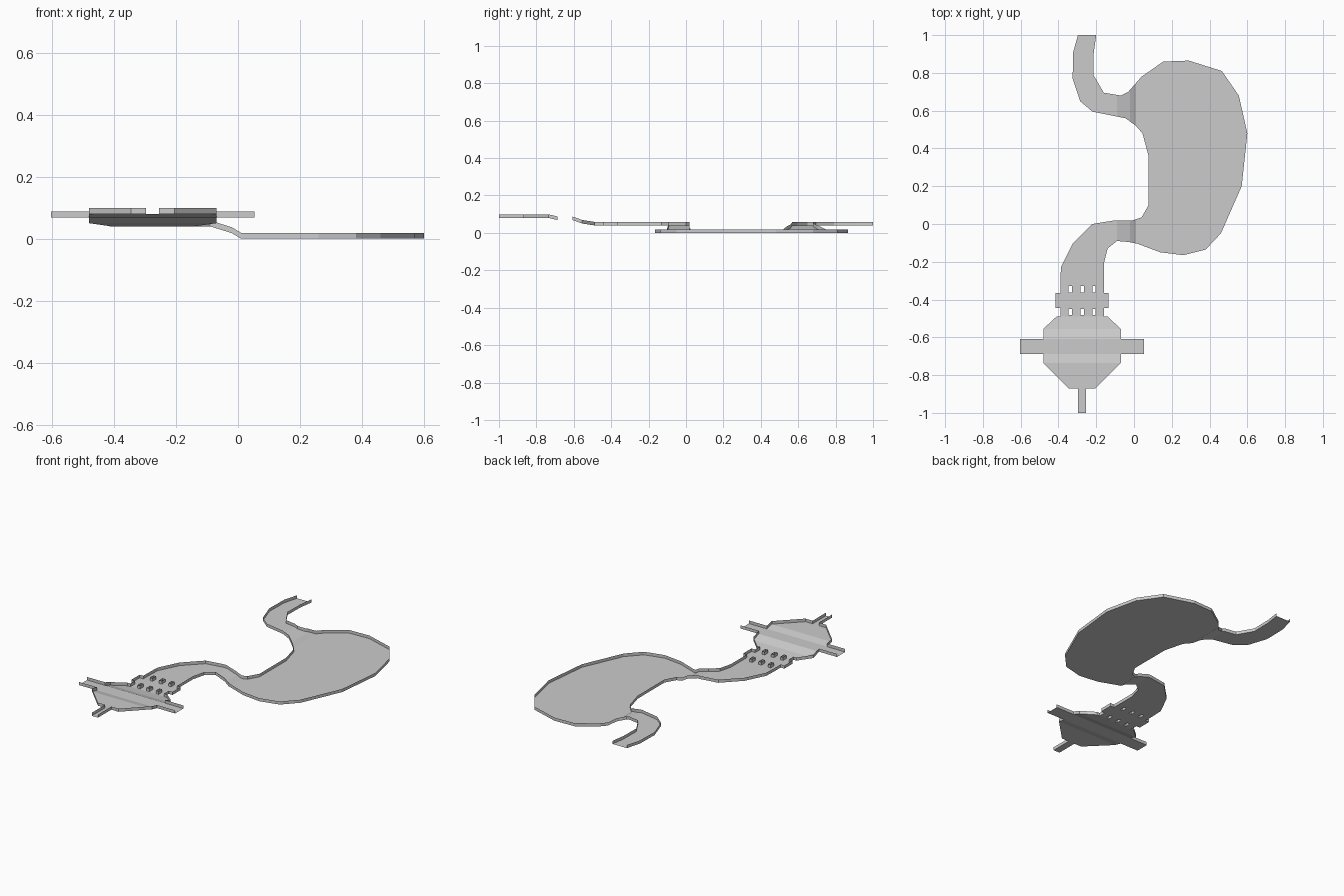
import bpy, bmesh
from mathutils import Vector
from mathutils.geometry import tessellate_polygon, intersect_point_line

if "Cube" in bpy.data.objects:
    bpy.data.objects.remove(bpy.data.objects["Cube"])

WALL = 0.019   # height of the thin rim
MID = -0.275   # symmetry axis of the gate and head


def lerp_profile(points, t):
    if t <= points[0][0]:
        return points[0][1]
    for (a, za), (b, zb) in zip(points, points[1:]):
        if t <= b:
            return za + (zb - za) * (t - a) / (b - a)
    return points[-1][1]


def on_segment(p, a, b):
    q, f = intersect_point_line(p, a, b)
    return (p - q).length < 1e-4 and -0.01 < f < 1.01


def tray(name, outline, openings, axis=0, profile=((0, 0),), holes=()):
    """Sheet floor following a height profile, walled on all edges but the openings."""
    loops = [[Vector((x, y, 0)) for x, y in lp] for lp in (outline, *holes)]
    flat = [v for lp in loops for v in lp]
    bm = bmesh.new()
    vs = [bm.verts.new(v) for v in flat]
    for tri in tessellate_polygon(loops):
        bm.faces.new([vs[i] for i in tri])
    # Crease lines across the floor
    normal = Vector((1, 0, 0)) if axis == 0 else Vector((0, 1, 0))
    for t, _ in profile:
        bmesh.ops.bisect_plane(bm, geom=bm.verts[:] + bm.edges[:] + bm.faces[:],
                               dist=1e-5, plane_co=normal * t, plane_no=normal)
    bm.normal_update()
    for f in bm.faces:
        if f.normal.z < 0:
            f.normal_flip()
    gaps = [(Vector((*outline[i], 0)), Vector((*outline[(i + 1) % len(outline)], 0)))
            for i in openings]
    rim = [e for e in bm.edges if len(e.link_faces) == 1 and not any(
        all(on_segment(v.co, a, b) for v in e.verts) for a, b in gaps)]
    for v in bm.verts:
        v.co.z = lerp_profile(profile, v.co[axis])
    # Rim walls
    top = {}
    for e in rim:
        loop = e.link_loops[0]
        a, b = loop.vert, loop.link_loop_next.vert
        for v in (a, b):
            if v not in top:
                top[v] = bm.verts.new(v.co + Vector((0, 0, WALL)))
        bm.faces.new((b, a, top[a], top[b]))
    me = bpy.data.meshes.new(name)
    bm.to_mesh(me)
    bm.free()
    ob = bpy.data.objects.new(name, me)
    bpy.context.collection.objects.link(ob)
    return ob


def mirrored(half):
    return half + [(2 * MID - x, y) for x, y in reversed(half)]


# Wide kidney-shaped basin, open where the two streams join
tray("basin",
     [(0.04, 0.78), (0.01, 0.52), (0.045, 0.48), (0.077, 0.36), (0.077, 0.1), (0.04, 0.035),
      (0.02, -0.105), (0.14, -0.15), (0.26, -0.165), (0.38, -0.135), (0.46, -0.05),
      (0.57, 0.2), (0.6, 0.48), (0.555, 0.68), (0.465, 0.81), (0.29, 0.865), (0.155, 0.86)],
     [0, 5])

RAMP = [(-0.09, 0.04), (-0.02, 0.018), (0.01, 0.0)]

# Hooked stream with an open far end
tray("upper_stream",
     [(0.04, 0.78), (-0.03, 0.70), (-0.07, 0.68), (-0.16, 0.695), (-0.215, 0.79),
      (-0.213, 0.91), (-0.2, 1.0), (-0.297, 1.0), (-0.322, 0.91), (-0.325, 0.77),
      (-0.285, 0.65), (-0.22, 0.595), (-0.045, 0.56), (0.01, 0.52)],
     [6, 13], 0, RAMP)

# Curved stream running down to the gate
tray("lower_stream",
     [(0.04, 0.035), (-0.01, 0.018), (-0.11, 0.018), (-0.22, 0.0), (-0.325, -0.105),
      (-0.387, -0.23), (-0.39, -0.32), (-0.16, -0.32), (-0.16, -0.21), (-0.14, -0.13),
      (-0.09, -0.09), (-0.03, -0.095), (0.02, -0.105)],
     [6, 12], 0, RAMP)

# Gate with side notches and two rows of square posts
posts = [[(x + sx * 0.009, y + sy * 0.017) for sx, sy in ((-1, -1), (1, -1), (1, 1), (-1, 1))]
         for x in (MID - 0.063, MID, MID + 0.063) for y in (-0.345, -0.466)]
tray("gate",
     mirrored([(-0.39, -0.32), (-0.39, -0.365), (-0.415, -0.365), (-0.415, -0.445),
               (-0.39, -0.445), (-0.39, -0.49)]),
     [5, 11], 1, ((-0.4, 0.04),), posts)

# Octagonal head with two side outlets and one end outlet
tray("head",
     mirrored([(-0.39, -0.49), (-0.41, -0.49), (-0.48, -0.555), (-0.48, -0.608),
               (-0.603, -0.608), (-0.603, -0.688), (-0.48, -0.688), (-0.48, -0.735),
               (-0.345, -0.87), (-0.296, -0.87), (-0.296, -1.0)]),
     [4, 10, 16, 21], 1,
     [(-0.735, 0.08), (-0.688, 0.069), (-0.608, 0.069), (-0.555, 0.05), (-0.49, 0.04)])
